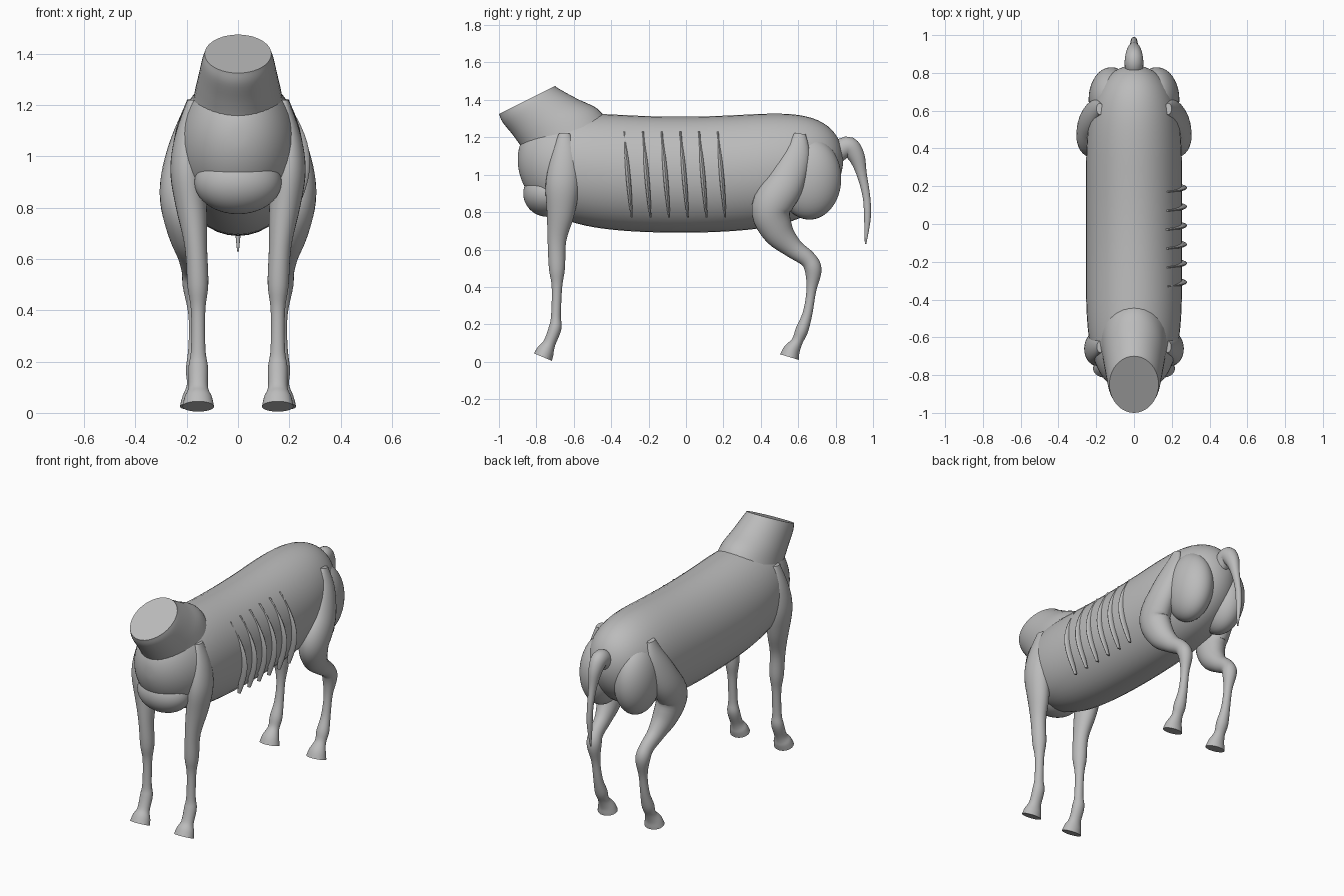
import bpy, bmesh, math
from mathutils import Vector

cube = bpy.data.objects.get("Cube")
if cube:
    bpy.data.objects.remove(cube, do_unlink=True)

hide = bpy.data.materials.new("grey_hide")
hide.use_nodes = True
grey = (0.5, 0.5, 0.5, 1)
hide.diffuse_color = grey
hide.node_tree.nodes["Principled BSDF"].inputs["Base Color"].default_value = grey


def smooth_rows(points, steps=5):
    """Pass a smooth curve through every column of the points."""
    last = len(points) - 1
    rows = []
    for i in range(last):
        before, start, end, after = [
            Vector(points[min(max(i + k, 0), last)]) for k in (-1, 0, 1, 2)]
        for s in range(steps):
            t = s / steps
            enter = (end - before) * t * (1 - t) ** 2 / 2
            leave = (after - start) * t * t * (1 - t) / 2
            blend = t * t * (3 - 2 * t)
            rows.append(start.lerp(end, blend) + enter - leave)
    rows.append(Vector(points[last]))
    return rows


def loft(name, rings, sides=28, mirror=1):
    """Skin ellipses given as (centre, half width along x, half depth vector)."""
    bm = bmesh.new()
    loops = []
    for centre, width, depth in rings:
        loop = []
        for k in range(sides):
            angle = math.tau * k / sides
            p = Vector(centre) + Vector(depth) * math.cos(angle)
            p.x = (p.x + width * math.sin(angle)) * mirror
            loop.append(bm.verts.new(p))
        loops.append(loop)
    for low, high in zip(loops, loops[1:]):
        for k in range(sides):
            bm.faces.new((low[k - 1], low[k], high[k], high[k - 1]))
    bm.faces.new(loops[0])
    bm.faces.new(loops[-1])
    bmesh.ops.recalc_face_normals(bm, faces=bm.faces)
    mesh = bpy.data.meshes.new(name)
    bm.to_mesh(mesh)
    bm.free()
    mesh.materials.append(hide)
    obj = bpy.data.objects.new(name, mesh)
    bpy.context.collection.objects.link(obj)
    bpy.ops.object.select_all(action='DESELECT')
    obj.select_set(True)
    bpy.context.view_layer.objects.active = obj
    bpy.ops.object.shade_smooth_by_angle(angle=math.radians(45))


def limb(name, path, place, flatten, mirror=1):
    """Tube along (y, z, radius); place(z) gives x, flatten(z) the width ratio."""
    rows = smooth_rows(path)
    rings = []
    for i, (y, z, radius) in enumerate(rows):
        along = rows[min(i + 1, len(rows) - 1)] - rows[max(i - 1, 0)]
        across = Vector((0, -along.y, along.x)).normalized()
        rings.append(((place(z), y, z), radius * flatten(z), across * radius))
    loft(name, rings, mirror=mirror)


def rounded(name, centre, size, power=2, lift=0, count=32, mirror=1):
    """Blob lying along y: a higher power gives a fuller barrel, lift arches the ends."""
    rings = []
    for k in range(count + 1):
        u = -math.cos(math.pi * (0.02 + 0.96 * k / count))
        full = math.sqrt(1 - abs(u) ** power)
        middle = Vector(centre) + Vector((0, size[1] * u, lift * u * u))
        rings.append((middle, size[0] * full, (0, 0, size[2] * full)))
    loft(name, rings, sides=40, mirror=mirror)


# Trunk and the lower breast bulge
rounded("torso", (0, -0.03, 1), (0.255, 0.87, 0.31), power=5, lift=0.08, count=48)
rounded("breast", (0, -0.74, 0.9), (0.17, 0.13, 0.125))

# Cut neck leaning forward, with a slanted flat end: y, z, width, depth along y and z
neck = [(-0.6, 1.13, 0.19, 0.2, 0.13),
        (-0.67, 1.24, 0.17, 0.2, 0.11),
        (-0.75, 1.305, 0.155, 0.17, 0.1),
        (-0.83, 1.37, 0.14, 0.15, 0.09),
        (-0.85, 1.4, 0.13, 0.15, 0.075)]
loft("neck", [((0, y, z), width, (0, deep, rise))
              for y, z, width, deep, rise in smooth_rows(neck)], sides=40)

# Drooping tail
tail = [(0.78, 1.09, 0.05), (0.86, 1.15, 0.055), (0.91, 1.1, 0.045), (0.94, 1, 0.027),
        (0.965, 0.88, 0.02), (0.97, 0.77, 0.018), (0.96, 0.63, 0.004)]
limb("tail", tail, lambda z: 0, lambda z: 0.9)

# Leg paths from shoulder or hip down to the hoof
foreleg = [(-0.65, 1.22, 0.03), (-0.65, 1.1, 0.07), (-0.66, 0.95, 0.09),
           (-0.67, 0.8, 0.075), (-0.69, 0.65, 0.05), (-0.69, 0.5, 0.043),
           (-0.69, 0.4, 0.028), (-0.695, 0.25, 0.026), (-0.7, 0.18, 0.034),
           (-0.73, 0.1, 0.033), (-0.75, 0.06, 0.046), (-0.765, 0.025, 0.052)]
hindleg = [(0.61, 1.22, 0.03), (0.59, 1.1, 0.075), (0.53, 0.95, 0.1),
           (0.455, 0.82, 0.105), (0.49, 0.7, 0.085), (0.57, 0.61, 0.055),
           (0.65, 0.55, 0.045), (0.68, 0.49, 0.045), (0.67, 0.38, 0.026),
           (0.65, 0.26, 0.026), (0.62, 0.17, 0.034), (0.595, 0.11, 0.03),
           (0.565, 0.06, 0.045), (0.553, 0.025, 0.052)]


def stance(base, spread, height):
    """Legs stand straight at the base and swell outward around a height."""
    return lambda z: base + spread * math.exp(-((z - height) / 0.28) ** 2)


def leg_ratio(z):
    return 1.2 - z / 2


for word, side in (("left", 1), ("right", -1)):
    limb(word + "_front_leg", foreleg, stance(0.155, 0.045, 1), leg_ratio, side)
    limb(word + "_hind_leg", hindleg, stance(0.165, 0.06, 0.9), leg_ratio, side)
    rounded(word + "_haunch", (0.12, 0.66, 0.98), (0.12, 0.17, 0.22), mirror=side)

# Exposed ribs on the left flank, bowed outward with free lower tips
for n in range(6):
    rings = []
    for k in range(17):
        s = k / 16
        bow = math.sin(math.pi * s)
        thick = 0.005 + 0.008 * bow
        centre = (0.17 + 0.06 * bow + 0.04 * s, n / 10 - 0.33 + s / 25, 1.23 - 0.46 * s)
        rings.append((centre, 0.012 + 0.018 * bow, (0, thick, 0)))
    loft("rib_%d" % (n + 1), rings, sides=12)
